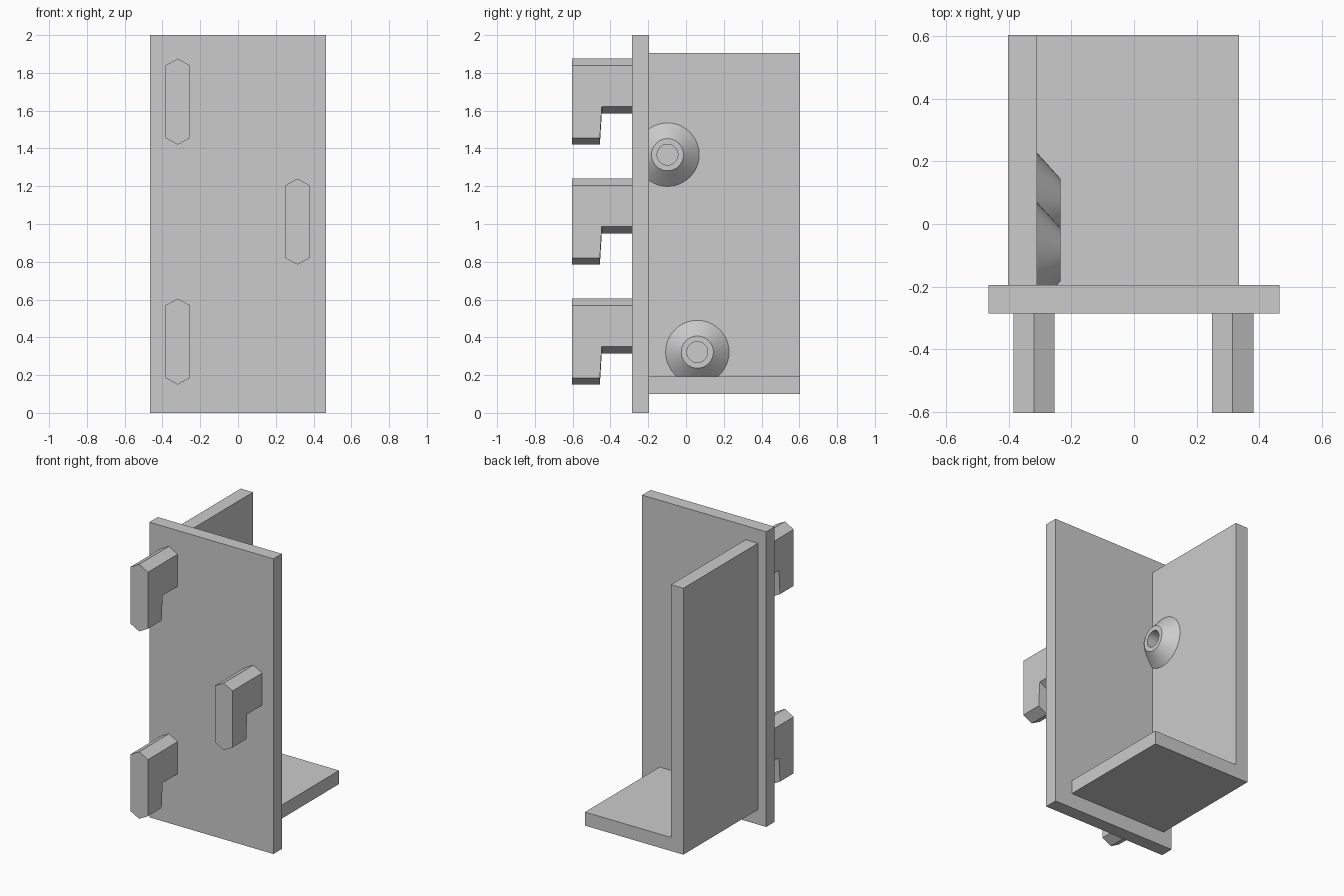
import bpy
import bmesh
import math

cube = bpy.data.objects.get("Cube")
if cube:
    bpy.data.objects.remove(cube, do_unlink=True)

GREY = (0.6, 0.6, 0.6, 1.0)
mat = bpy.data.materials.new("plain grey")
mat.use_nodes = True
mat.diffuse_color = GREY
mat.node_tree.nodes["Principled BSDF"].inputs["Base Color"].default_value = GREY


def finish(bm, name):
    bmesh.ops.recalc_face_normals(bm, faces=bm.faces)
    mesh = bpy.data.meshes.new(name)
    bm.to_mesh(mesh)
    bm.free()
    mesh.materials.append(mat)
    obj = bpy.data.objects.new(name, mesh)
    bpy.context.collection.objects.link(obj)
    return obj


def box(name, lo, hi):
    bm = bmesh.new()
    bmesh.ops.create_cube(bm, size=1)
    for v in bm.verts:
        v.co = [(a + b) / 2 + c * (b - a) for a, b, c in zip(lo, hi, v.co)]
    return finish(bm, name)


def bridge(bm, a, b):
    n = len(a)
    for i in range(n):
        bm.faces.new((a[i], a[(i + 1) % n], b[(i + 1) % n], b[i]))


def hook(name, x, top):
    """Hexagonal bar with a drop at its free end, lofted along y."""
    bm = bmesh.new()
    w, peak = 0.066, 0.036
    rings = []
    for y, drop in ((-0.603, 0.455), (-0.456, 0.455), (-0.446, 0.29), (-0.285, 0.29)):
        low = top - drop
        section = ((x, top), (x + w, top - peak), (x + w, low + peak),
                   (x, low), (x - w, low + peak), (x - w, top - peak))
        rings.append([bm.verts.new((px, y, pz)) for px, pz in section])
    for a, b in zip(rings, rings[1:]):
        bridge(bm, a, b)
    bm.faces.new(rings[0])
    bm.faces.new(rings[-1])
    return finish(bm, name)


def boss(name, y, z, sides=48):
    """Hollow cone standing on the inner face of the side wall."""
    bm = bmesh.new()
    rings = []
    for r, x in ((0.168, -0.32), (0.168, -0.31), (0.085, -0.235),
                 (0.055, -0.235), (0.055, -0.32)):
        rings.append([bm.verts.new((x, y + r * math.cos(t), z + r * math.sin(t)))
                      for t in (2 * math.pi * i / sides for i in range(sides))])
    for a, b in zip(rings, rings[1:] + rings[:1]):
        bridge(bm, a, b)
    obj = finish(bm, name)
    bpy.ops.object.select_all(action="DESELECT")
    obj.select_set(True)
    bpy.context.view_layer.objects.active = obj
    bpy.ops.object.shade_smooth_by_angle(angle=math.radians(30))


# Plates
box("front_plate", (-0.465, -0.285, 0), (0.465, -0.195, 2))
box("side_wall", (-0.402, -0.195, 0.1), (-0.31, 0.603, 1.905))
box("bottom_shelf", (-0.31, -0.195, 0.1), (0.335, 0.603, 0.192))

# Hooks on the front
hook("upper_hook", -0.319, 1.875)
hook("middle_hook", 0.315, 1.24)
hook("lower_hook", -0.319, 0.605)

# Hollow bosses on the side wall
boss("upper_boss", -0.098, 1.367)
boss("lower_boss", 0.06, 0.322)
